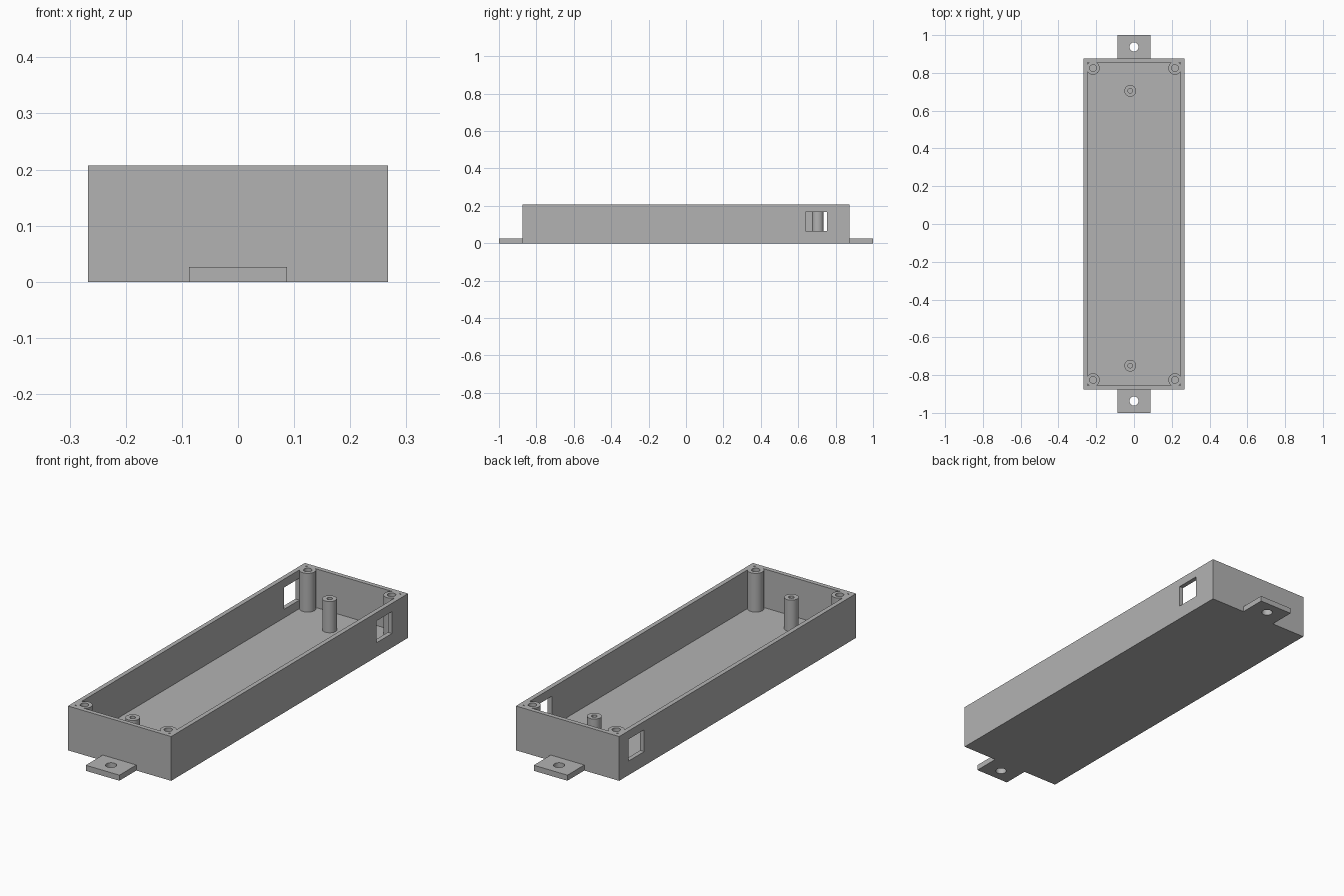
import bpy, bmesh, math
from mathutils import Matrix, Vector

if "Cube" in bpy.data.objects:
    bpy.data.objects.remove(bpy.data.objects["Cube"])

grey = bpy.data.materials.new("plain_grey")
grey.use_nodes = True
colour = (0.45, 0.45, 0.45, 1)
grey.diffuse_color = colour
grey.node_tree.nodes["Principled BSDF"].inputs["Base Color"].default_value = colour

HALF_X, HALF_Y, HEIGHT = 0.267, 0.875, 0.207
FLOOR, WALL = 0.026, 0.021


def finish(name, bm):
    bmesh.ops.recalc_face_normals(bm, faces=bm.faces)
    mesh = bpy.data.meshes.new(name)
    bm.to_mesh(mesh)
    bm.free()
    mesh.materials.append(grey)
    obj = bpy.data.objects.new(name, mesh)
    bpy.context.collection.objects.link(obj)
    return obj


def box(name, low, high):
    low, high = Vector(low), Vector(high)
    bm = bmesh.new()
    bmesh.ops.create_cube(bm, size=1, matrix=Matrix.Translation((low + high) / 2)
                          @ Matrix.Diagonal((*(high - low), 1)))
    return finish(name, bm)


def cylinder(name, x, y, radius, low, high):
    bm = bmesh.new()
    bmesh.ops.create_cone(bm, cap_ends=True, segments=48, radius1=radius, radius2=radius,
                          depth=high - low,
                          matrix=Matrix.Translation((x, y, (low + high) / 2)))
    return finish(name, bm)


def cut(target, cutter):
    """Cut one shape out of another and discard the cutter."""
    mod = target.modifiers.new("cut", "BOOLEAN")
    mod.operation = "DIFFERENCE"
    mod.solver = "EXACT"
    mod.object = cutter
    bpy.ops.object.select_all(action="DESELECT")
    bpy.context.view_layer.objects.active = target
    target.select_set(True)
    bpy.ops.object.modifier_apply(modifier=mod.name)
    bpy.data.objects.remove(cutter)


def smooth(obj):
    bpy.ops.object.select_all(action="DESELECT")
    bpy.context.view_layer.objects.active = obj
    obj.select_set(True)
    bpy.ops.object.shade_smooth_by_angle(angle=math.radians(30))


def bored_post(name, x, y, radius, bore, top):
    post = cylinder(name, x, y, radius, FLOOR, top)
    cut(post, cylinder("bore_cutter", x, y, bore, FLOOR + 0.01, top + 0.05))
    smooth(post)


# Open tray with walls and floor
shell = box("case_shell", (-HALF_X, -HALF_Y, 0), (HALF_X, HALF_Y, HEIGHT))
cut(shell, box("cavity_cutter", (WALL - HALF_X, WALL - HALF_Y, FLOOR),
               (HALF_X - WALL, HALF_Y - WALL, HEIGHT + 0.1)))

# Side windows, staggered along the length
for side, start in ((1, 0.64), (-1, 0.69)):
    x = side * HALF_X
    cut(shell, box("window_cutter", (x - 0.06, start, 0.066), (x + 0.06, start + 0.115, 0.168)))

# Screw posts in the corners
for x_side, x_name in ((1, "left"), (-1, "right")):
    for y_side, y_name in ((1, "back"), (-1, "front")):
        bored_post(f"corner_post_{y_name}_{x_name}", x_side * 0.217, y_side * 0.825,
                   0.035, 0.018, HEIGHT)

# Slim standoffs for the board
for name, y in (("back", 0.705), ("front", -0.75)):
    bored_post(f"standoff_{name}", -0.02, y, 0.031, 0.012, 0.172)

# Mounting tabs with screw holes
for name, side in (("back", 1), ("front", -1)):
    ends = sorted((side * HALF_Y, side))
    tab = box(f"mounting_tab_{name}", (-0.087, ends[0], 0), (0.087, ends[1], FLOOR))
    cut(tab, cylinder("hole_cutter", 0, side * 0.9375, 0.024, -0.05, 0.1))
    smooth(tab)
